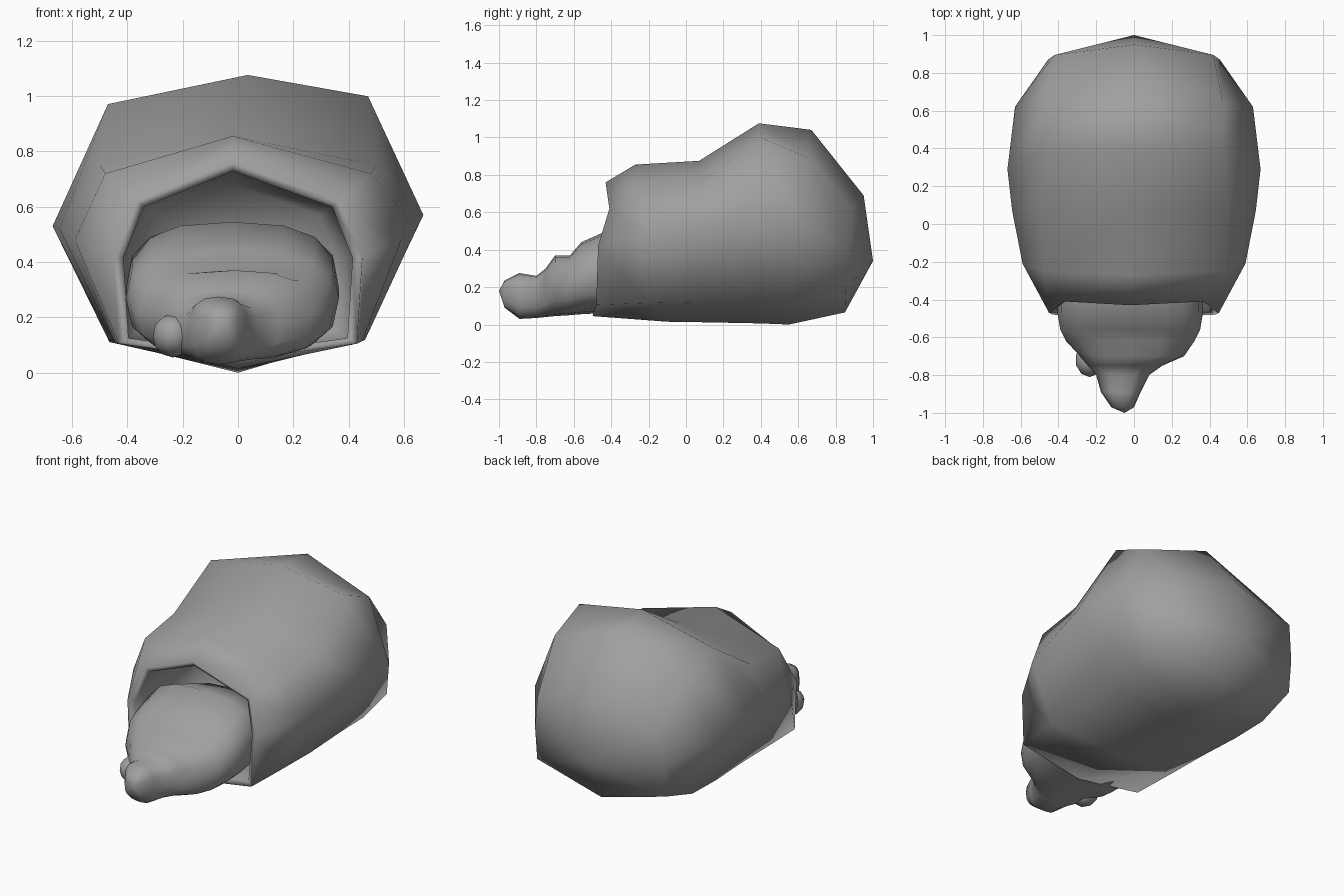
import bpy, bmesh, math
from mathutils import Matrix, Vector

cube = bpy.data.objects.get("Cube")
if cube:
    bpy.data.objects.remove(cube, do_unlink=True)

grey = bpy.data.materials.new("mid grey")
grey.use_nodes = True
grey.diffuse_color = (0.35, 0.35, 0.35, 1)
grey.node_tree.nodes["Principled BSDF"].inputs["Base Color"].default_value = grey.diffuse_color


def finish(name, bm):
    bmesh.ops.recalc_face_normals(bm, faces=bm.faces)
    mesh = bpy.data.meshes.new(name)
    bm.to_mesh(mesh)
    bm.free()
    mesh.materials.append(grey)
    mesh.shade_smooth()
    obj = bpy.data.objects.new(name, mesh)
    bpy.context.collection.objects.link(obj)
    return obj


def loft(bm, rings):
    loops = [[bm.verts.new(p) for p in ring] for ring in rings]
    n = len(loops[0])
    for a, b in zip(loops, loops[1:]):
        for i in range(n):
            j = (i + 1) % n
            bm.faces.new((a[i], a[j], b[j], b[i]))
    return loops


def cap(bm, loop, point):
    tip = bm.verts.new(point)
    for a, b in zip(loop, loop[1:] + loop[:1]):
        bm.faces.new((a, b, tip))


def mirrored_ring(top, upper, side, lower, bottom, top_x=0, lean=0):
    """Eight-sided section; lean lifts its +x side and lowers the other."""
    half = [upper, side, lower]
    ring = [(top_x, *top), *half, (0, *bottom),
            *[(-x, y, z) for x, y, z in reversed(half)]]
    return [(x, y, z + lean * x) for x, y, z in ring]


# Shell: sections from the mouth to the back
rim = mirrored_ring((-.43, .76), (.37, -.41, .62), (.45, -.47, .42), (.43, -.48, .105), (-.5, .045), -.02)
sections = [
    rim,
    mirrored_ring((-.27, .855), (.48, -.25, .72), (.59, -.21, .48), (.45, -.2, .115), (-.1, .015), -.02),
    mirrored_ring((.07, .875), (.5, .07, .75), (.645, .07, .52), (.46, .07, .12), (.1, .012)),
    mirrored_ring((.39, 1.075), (.47, .4, .985), (.67, .29, .55), (.465, .36, .125), (.4, .006), .035, .03),
    mirrored_ring((.67, 1.04), (.47, .65, .88), (.63, .62, .5), (.465, .6, .13), (.55, 0), .02, .03),
    mirrored_ring((.95, .69), (.42, .895, .61), (.455, .87, .4), (.45, .855, .19), (.85, .065)),
]


def inset(ring, factor, dy):
    return [(x * factor, y + dy, .36 + (z - .36) * factor) for x, y, z in ring]


# The mouth folds over a narrow lip into a hollow
lining = [inset(rim, .8, .6), inset(rim, .93, .2), inset(rim, .92, .02)]
bm = bmesh.new()
loops = loft(bm, lining + sections)
cap(bm, loops[-1], (0, 1.0, .34))
cap(bm, loops[0], (0, .2, .36))
finish("shell", bm)

# Body: rounded sections as y, centre x, half width, bottom, top
body_sections = [
    (-.97, -.06, .06, .09, .235), (-.89, -.07, .105, .03, .275),
    (-.8, -.06, .14, .035, .26), (-.75, -.05, .2, .04, .3),
    (-.7, -.01, .275, .045, .37), (-.62, -.02, .34, .05, .37),
    (-.56, -.02, .37, .055, .44), (-.47, -.02, .385, .06, .48),
    (-.33, -.02, .385, .07, .545), (-.1, 0, .27, .12, .48),
]


def oval(y, cx, w, bottom, top, n=16):
    ring = []
    for i in range(n):
        a = math.tau * i / n
        c, s = math.cos(a), math.sin(a)
        ring.append((cx + w * math.copysign(abs(c) ** .75, c), y,
                     (bottom + top) / 2 + (top - bottom) / 2 * math.copysign(abs(s) ** .75, s)))
    return ring


bm = bmesh.new()
loops = loft(bm, [oval(*s) for s in body_sections])
cap(bm, loops[0], (-.05, -1.0, .18))
cap(bm, loops[-1], (0, 0, .3))
finish("soft_body", bm)

# Small lobe beside the snout
bm = bmesh.new()
bmesh.ops.create_icosphere(bm, subdivisions=2, radius=1, matrix=Matrix.LocRotScale(
    Vector((-.235, -.72, .135)), None, Vector((.075, .09, .08))))
finish("side_lobe", bm)
